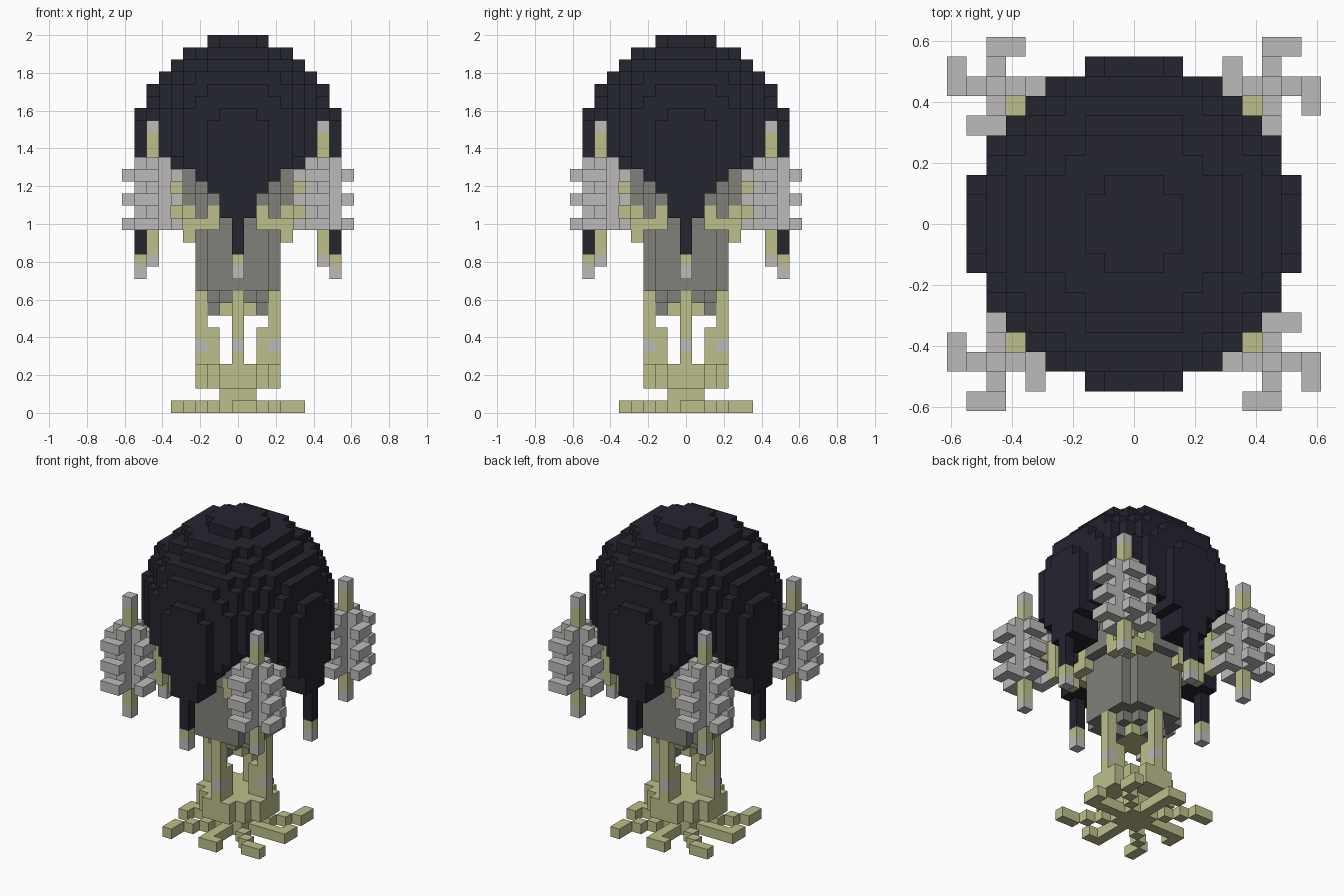
import bpy
import bmesh
from mathutils import Vector

cube = bpy.data.objects.get("Cube")
if cube:
    bpy.data.objects.remove(cube, do_unlink=True)

V = 2 / 31          # edge of one block
taken = {}          # block -> part name; the first part keeps the block
parts = []


def material(name, rgb):
    m = bpy.data.materials.new(name)
    m.use_nodes = True
    m.diffuse_color = (*rgb, 1)
    m.node_tree.nodes["Principled BSDF"].inputs["Base Color"].default_value = (*rgb, 1)
    return m


NAVY = material("dark_navy", (0.017, 0.018, 0.028))
STRAW = material("straw_yellow", (0.51, 0.52, 0.26))
PALE = material("pale_grey", (0.51, 0.50, 0.49))
STONE = material("stone_grey", (0.22, 0.22, 0.195))


def disc(r2, k):
    """Round layer of blocks at height k."""
    span = range(-9, 10)
    return [(i, j, k) for i in span for j in span if i * i + j * j <= r2]


def column(i, j, low, high):
    return [(i, j, k) for k in range(low, high + 1)]


def four(cells):
    """Repeat blocks by quarter turns about the vertical axis."""
    out = []
    for i, j, k in cells:
        for _ in range(4):
            out.append((i, j, k))
            i, j = -j, i
    return out


def part(name, mat, cells):
    own = []
    for c in cells:
        if c not in taken:
            taken[c] = name
            own.append(c)
    parts.append((name, mat, own))


def build(name, mat, cells):
    """Make a mesh of the outer block faces only."""
    bm = bmesh.new()
    verts = {}

    def vert(p):
        key = tuple(round(2 * a) for a in p)
        if key not in verts:
            verts[key] = bm.verts.new((p[0] * V, p[1] * V, (p[2] + 0.5) * V))
        return verts[key]

    for c in cells:
        for axis in range(3):
            for sign in (-1, 1):
                n = Vector((0, 0, 0))
                n[axis] = sign
                if tuple(int(a + b) for a, b in zip(c, n)) in taken:
                    continue
                u = Vector((0, 0, 0))
                u[(axis + 1) % 3] = 1
                w = n.cross(u)
                mid = Vector(c) + n / 2
                ring = [mid + (a * u + b * w) / 2
                        for a, b in ((-1, -1), (1, -1), (1, 1), (-1, 1))]
                bm.faces.new([vert(p) for p in ring])
    mesh = bpy.data.meshes.new(name)
    bm.to_mesh(mesh)
    bm.free()
    mesh.materials.append(mat)
    bpy.context.collection.objects.link(bpy.data.objects.new(name, mesh))


# Foot: straight and diagonal arms with small hooked ends
foot = disc(2, 0) + four([(i, 0, 0) for i in range(2, 6)] + [(5, 1, 0)])
foot += four([(i, i, 0) for i in range(2, 5)] + [(4, 5, 0)])
part("foot", STRAW, foot)
part("pedestal", STRAW, disc(2, 1) + disc(10, 2) + disc(10, 3))

# Legs with pale knots
part("leg_knots", PALE, four([(3, 0, 5)]))
part("legs", STRAW, four(column(3, 0, 2, 9) + column(2, 0, 4, 6)))
part("leg_brace", STRAW, disc(2, 8))

# Body: a tapering base that flares into a bowl
body = four([(2, 0, 8)]) + disc(5, 9)
for k in range(10, 16):
    body += disc(13, k)
for k, r2 in ((16, 20), (17, 20), (18, 25), (19, 25), (20, 34)):
    body += disc(r2, k)

# Branches joining the body to the corner clusters
branch = column(2, 4, 15, 16) + column(4, 2, 15, 16)
branch += [(3, 4, 15), (4, 3, 15)] + column(4, 4, 14, 15)
branch += column(5, 5, 16, 18) + column(6, 6, 17, 18) + [(5, 5, 15)]
part("branches", STRAW, four(branch))
part("body", STONE, body)

# Cap: round layers from the rim to the crown
cap = []
layers = {30: 5, 29: 20, 28: 32, 27: 45, 26: 53, 25: 58, 24: 65}
for k in range(21, 31):
    cap += disc(layers.get(k, 70), k)
part("cap", NAVY, cap)

# Curtains: pointed lobes hanging from the rim on four sides
bottoms = (16, 16, 18, 19, 20)
curtain = []
for k in range(16, 21):
    for i, j, _ in disc(70, k):
        m = min(abs(i), abs(j))
        if i * i + j * j > 34 and m < 5 and k >= bottoms[m]:
            curtain.append((i, j, k))
part("curtains", NAVY, curtain)

# Tendrils below the curtain points
part("tendrils", NAVY, four(column(8, 0, 13, 15)))
part("tendril_bands", STRAW, four([(8, 0, 12)]))
part("tendril_tips", PALE, four([(8, 0, 11)]))

# Corner posts with pale ends
part("post_ends", PALE, four([(7, 7, 12), (7, 7, 23)]))
part("posts", STRAW, four(column(7, 7, 13, 22)))

# Leaves: short crosses alternating with hooked pinwheels
leaves = []
for k in range(15, 21):
    for dx, dy in ((1, 0), (0, 1), (-1, 0), (0, -1)):
        leaves.append((7 + dx, 7 + dy, k))
        if k % 2:
            tip = (7 + 2 * dx, 7 + 2 * dy)
            leaves += [(*tip, k), (tip[0] + dy, tip[1] - dx, k)]
part("leaves", PALE, four(leaves))

for name, mat, cells in parts:
    build(name, mat, cells)
